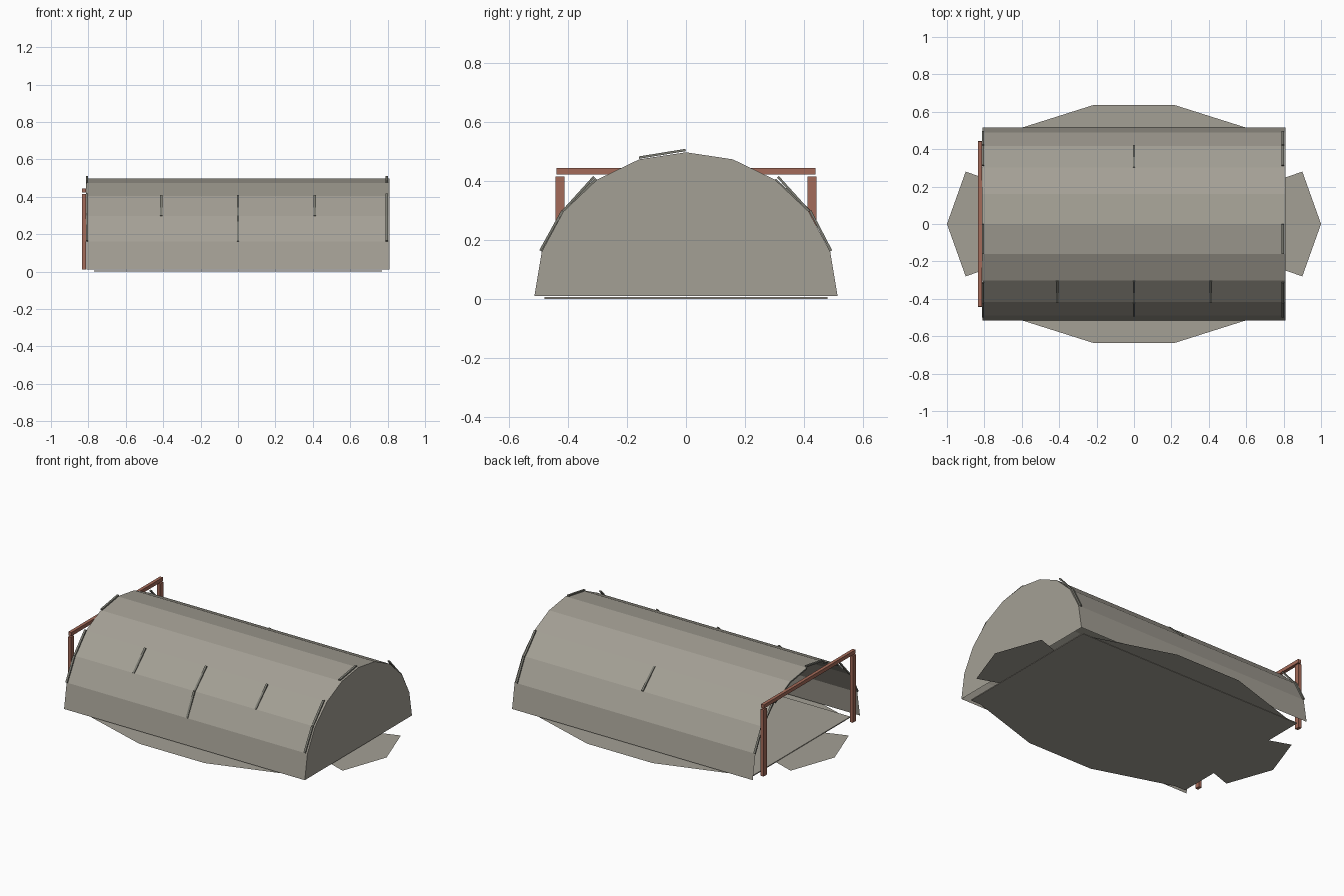
import bpy, bmesh, math
from mathutils import Vector, Matrix

if "Cube" in bpy.data.objects:
    bpy.data.objects.remove(bpy.data.objects["Cube"], do_unlink=True)


def material(name, color):
    m = bpy.data.materials.new(name)
    m.use_nodes = True
    m.diffuse_color = (*color, 1)
    m.node_tree.nodes["Principled BSDF"].inputs["Base Color"].default_value = (*color, 1)
    return m


STONE = material("warm grey", (0.37, 0.35, 0.30))
RIB = material("dark grey", (0.20, 0.20, 0.17))
WOOD = material("red brown wood", (0.37, 0.145, 0.10))


def finish(name, bm, mat):
    mesh = bpy.data.meshes.new(name)
    bm.to_mesh(mesh)
    bm.free()
    mesh.materials.append(mat)
    obj = bpy.data.objects.new(name, mesh)
    bpy.context.collection.objects.link(obj)
    return obj


def box(name, center, size, mat, tilt=0):
    bm = bmesh.new()
    bmesh.ops.create_cube(bm, size=1, matrix=Matrix.LocRotScale(
        Vector(center), Matrix.Rotation(tilt, 3, "X"), Vector(size)))
    return finish(name, bm, mat)


def flat_shape(name, points, z, mat):
    bm = bmesh.new()
    bm.faces.new([bm.verts.new((x, y, z)) for x, y in points])
    return finish(name, bm, mat)


# Half-round shell profile as (y, z), from front foot to back foot
STEPS, HALF, BASE = 10, 0.81, 0.01
profile = [(-0.515 * math.cos(math.pi * i / STEPS),
            BASE + 0.488 * math.sin(math.pi * i / STEPS)) for i in range(STEPS + 1)]

# Vaulted roof, open at -x
bm = bmesh.new()
rings = [[bm.verts.new((x, y, z)) for y, z in profile] for x in (-HALF, HALF)]
for i in range(STEPS):
    bm.faces.new((rings[0][i], rings[1][i], rings[1][i + 1], rings[0][i + 1]))
finish("vaulted_roof", bm, STONE)

# Closed wall at +x
bm = bmesh.new()
bm.faces.new([bm.verts.new((HALF, y, z)) for y, z in profile])
finish("end_wall", bm, STONE)

# Floor slab and the angular aprons around it
FX, FY = 0.77, 0.48
box("floor", (0, 0, 0.003), (2 * FX, 2 * FY, 0.006), STONE)
for s, side in ((1, "left"), (-1, "right")):
    flat_shape(side + "_apron", [(s * FX, -0.235 * s), (s * 0.9, -0.28 * s), (s, 0),
                                 (s * 0.9, 0.28 * s), (s * FX, 0.235 * s)], 0.002, STONE)
for s, side in ((1, "back"), (-1, "front")):
    flat_shape(side + "_apron", [(s * 0.71, s * FY), (s * 0.22, s * 0.635),
                                 (-s * 0.22, s * 0.635), (-s * 0.71, s * FY)], 0.002, STONE)


# Rib slats along the vault panels; lift moves each end off the surface
def rib(x, panel, lift_a, lift_b):
    a, b = Vector((0, *profile[panel])), Vector((0, *profile[panel + 1]))
    d = (b - a).normalized()
    out = Vector((0, -d.z, d.y))
    a, b = a + out * lift_a, b + out * lift_b
    d = b - a
    box("rib_slat", (x, *((a + b) / 2).yz), (0.012, d.length, 0.008), RIB,
        math.atan2(d.z, d.y))


outer = {(1, 0), (2, 0), (2, -0.41), (2, 0.41), (7, 0)}
for x in (-HALF + 0.003, -0.41, 0, 0.41, HALF - 0.015):
    for panel in range(1, STEPS - 1):
        at_end = abs(x) > 0.7
        if at_end and panel in (1, 8):
            rib(x, panel, 0.006, 0.004)
        elif at_end and panel == 2:
            rib(x, panel, 0.002, 0.014)
        elif at_end and panel == 7:
            rib(x, panel, 0.014, 0.002)
        elif at_end and panel == 4:
            rib(x, panel, 0.006, 0.008)
        elif (panel, x) in outer:
            rib(x, panel, 0.0, 0.004)
        else:
            rib(x, panel, -0.006, -0.006)

# Timber door frame at the open end
for s, side in ((1, "back"), (-1, "front")):
    box(side + "_frame_post", (-0.823, s * 0.428, 0.213), (0.02, 0.03, 0.405), WOOD)
box("frame_beam", (-0.823, 0, 0.434), (0.02, 0.88, 0.022), WOOD)
